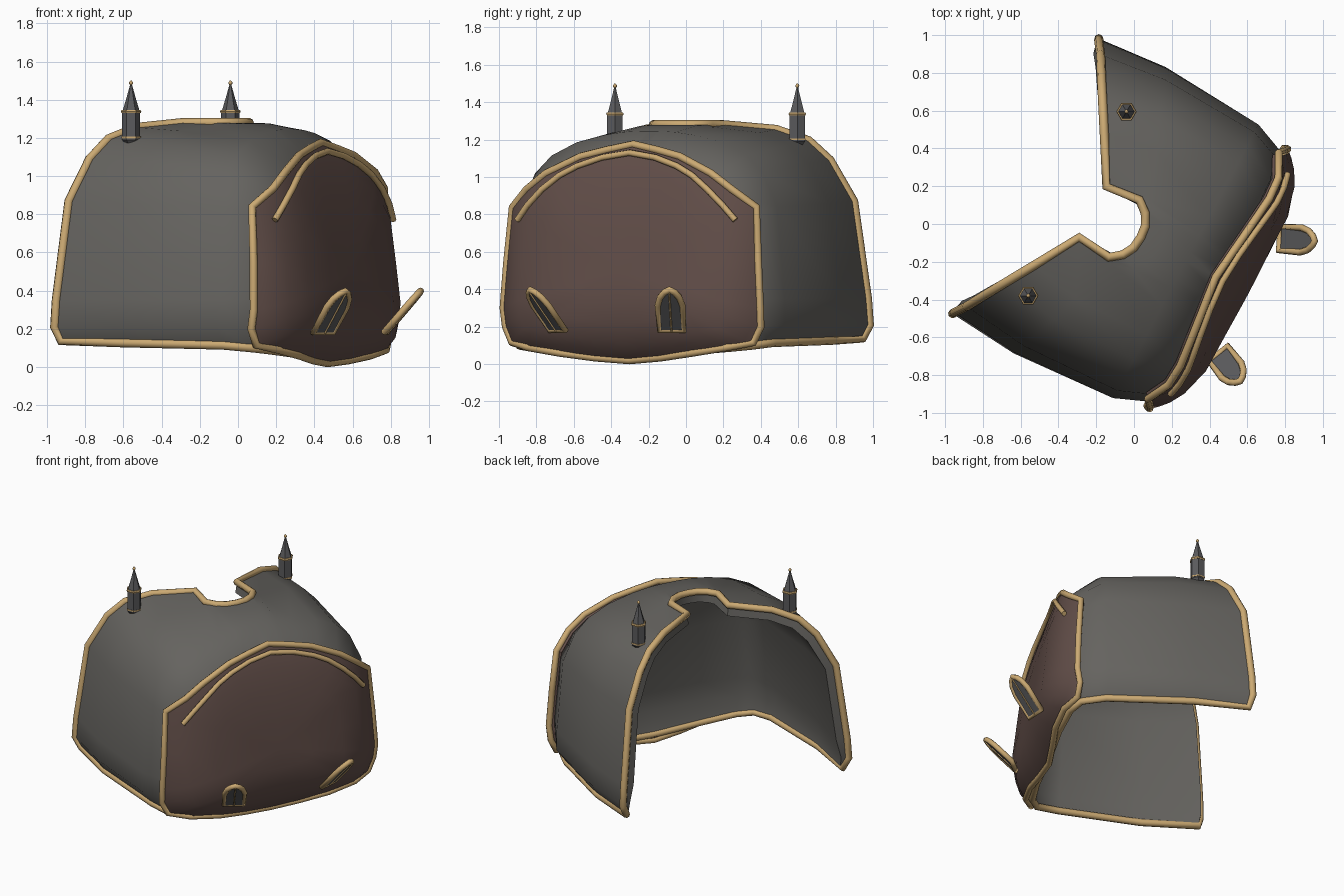
import bpy, bmesh, math
from mathutils import Matrix, Vector

if "Cube" in bpy.data.objects:
    bpy.data.objects.remove(bpy.data.objects["Cube"])

# Everything is built in a symmetric frame (x outward, y sideways), then turned
PLACE = (Matrix.Translation((0, -.01, 0)) @ Matrix.Rotation(math.radians(-28), 4, 'Z')
         @ Matrix.Translation((0, -0.037, 0)))


def material(name, rgb):
    m = bpy.data.materials.new(name)
    m.diffuse_color = (*rgb, 1)
    m.use_nodes = True
    m.node_tree.nodes["Principled BSDF"].inputs["Base Color"].default_value = m.diffuse_color
    return m


GREY = material("dark_grey", (0.13, 0.125, 0.115))
BROWN = material("purple_brown", (0.12, 0.075, 0.065))
GOLD = material("gold", (0.60, 0.40, 0.17))
SLATE = material("slate", (0.105, 0.105, 0.11))


def place(ob):
    bpy.context.collection.objects.link(ob)
    ob.matrix_world = PLACE
    bpy.ops.object.select_all(action='DESELECT')
    ob.select_set(True)
    bpy.context.view_layer.objects.active = ob


def thicken(bm, depth, inside):
    """Turn a sheet's normals away from a point, then add an inner skin and edges.
    depth(z) gives the thickness at a height."""
    bmesh.ops.recalc_face_normals(bm, faces=bm.faces[:])
    bm.normal_update()
    if sum(f.normal.dot(f.calc_center_median() - inside) * f.calc_area() for f in bm.faces) < 0:
        for f in bm.faces[:]:
            f.normal_flip()
        bm.normal_update()
    edges = [(e.link_loops[0].vert, e.link_loops[0].link_loop_next.vert)
             for e in bm.edges if e.is_boundary]
    skin = [list(f.verts) for f in bm.faces]
    inner = {v: bm.verts.new(v.co - v.normal * depth(v.co.z)) for v in bm.verts[:]}
    for vs in skin:
        bm.faces.new([inner[v] for v in reversed(vs)])
    for a, b in edges:
        bm.faces.new((b, a, inner[a], inner[b]))


def finish(bm, name, mat, angle=40):
    bm.normal_update()
    me = bpy.data.meshes.new(name)
    bm.to_mesh(me)
    bm.free()
    ob = bpy.data.objects.new(name, me)
    me.materials.append(mat)
    place(ob)
    if angle:
        bpy.ops.object.shade_smooth_by_angle(angle=math.radians(angle))
    return ob


def tube(name, pts, r, closed=False, mat=GOLD):
    cu = bpy.data.curves.new(name, 'CURVE')
    cu.dimensions = '3D'
    cu.bevel_depth, cu.bevel_resolution, cu.use_fill_caps = r, 2, True
    sp = cu.splines.new('POLY')
    sp.points.add(len(pts) - 1)
    for p, c in zip(sp.points, pts):
        p.co = (*c, 1)
    sp.use_cyclic_u = closed
    sp.use_smooth = True
    cu.materials.append(mat)
    place(bpy.data.objects.new(name, cu))
    bpy.ops.object.convert(target='MESH')


# Leaning, pillow-shaped front: x as a function of sideways position and height
LEAN = [(0, .53), (.05, .595), (.15, .675), (.3, .71), (.75, .655),
        (.95, .61), (1.05, .575), (1.12, .545), (1.2, .50)]


def front_x(y, z):
    z = min(max(z, 0), 1.2)
    for (z0, a), (z1, b) in zip(LEAN, LEAN[1:]):
        if z <= z1:
            x = a + (b - a) * (z - z0) / (z1 - z0)
            break
    return x - .17 * (abs(y) / .77) ** 5.5


def mirrored(half):
    """Half path ending on the centre line -> whole path."""
    return half + [(p[0], -p[1], p[2]) for p in reversed(half[:-1])]


# ---- shell: lofted from the notched opening to the front wall
opening = [(-.61, .79, .135), (-.63, .825, .21), (-.625, .815, .35), (-.582, .755, .87),
           (-.518, .645, 1.09), (-.46, .547, 1.195), (-.37, .397, 1.255), (-.228, .152, 1.28),
           (-.04, .172, 1.28), (.02, .125, 1.28), (.053, .065, 1.28), (.06, 0, 1.28)]
shoulder = [(.33, y, z) for y, z in
            [(.75, .115), (.82, .21), (.82, .35), (.775, .84), (.69, 1.02), (.59, 1.115),
             (.44, 1.185), (.27, 1.225), (.16, 1.24), (.11, 1.243), (.055, 1.245), (0, 1.245)]]
seam = [(front_x(y, z) - .05, y, z) for y, z in
        [(.70, .10), (.745, .2), (.745, .35), (.715, .80), (.6, .93), (.5, 1.0),
         (.37, 1.06), (.25, 1.1), (.16, 1.12), (.11, 1.13), (.055, 1.135), (0, 1.135)]]
middle = [(a[0] * .6 + b[0] * .4, a[1] * .6 + b[1] * .4 + (.035 if a[1] > .3 else 0),
           a[2] * .6 + b[2] * .4 + .01 * (a[2] > 1)) for a, b in zip(opening, shoulder)]

bm = bmesh.new()
cols = [[bm.verts.new(p) for p in mirrored(c)] for c in (opening, middle, shoulder, seam)]
for a, b in zip(cols, cols[1:]):
    for i in range(len(a) - 1):
        bm.faces.new((a[i], a[i + 1], b[i + 1], b[i]))
rows = []
n = len(cols[3])
for i in range(len(seam) - 1):  # front wall, strip by strip
    _, w, z = seam[i]
    row = [cols[3][i]]
    for f in (.85, .5, 0, -.5, -.85):
        zz = z - (.04 * (1 - f * f) if i == 0 else 0)
        row.append(bm.verts.new((front_x(f * w, zz) - .05, f * w, zz)))
    rows.append(row + [cols[3][n - 1 - i]])
for a, b in zip(rows, rows[1:]):
    for i in range(6):
        bm.faces.new((a[i], a[i + 1], b[i + 1], b[i]))
bm.faces.new(rows[-1] + [cols[3][len(seam) - 1]])
base = [v.co.copy() for v in rows[0]]
thicken(bm, lambda z: .075 * min(1, max(.15, (z - .1) / .15)), Vector((-.2, 0, .4)))
finish(bm, "shell", GREY, 50)

# ---- gold rim around the opening and along the base
left = [opening[0], middle[0], shoulder[0]]
right = [(p[0], -p[1], p[2]) for p in reversed(left[1:])]
tube("shell_rim", list(reversed(mirrored(opening)))[:-1] + left + [tuple(c) for c in base] + right,
     .024, True)

# ---- front panel: concentric rings on the pillow surface
half = [(0, .02), (.2, .035), (.4, .06), (.6, .09), (.73, .115), (.772, .2), (.777, .3),
        (.76, .55), (.738, .84), (.62, .935), (.5, 1.02), (.3, 1.11), (.15, 1.145), (0, 1.175)]
outline = half + [(-y, z) for y, z in reversed(half[1:-1])]
bm = bmesh.new()
rings = []
for s in (1, .96, .9, .8, .6, .3):
    ring = []
    for y, z in outline:
        y, z = y * s, .5 + (z - .5) * s
        ring.append(bm.verts.new((front_x(y, z), y, z)))
    rings.append(ring)
m = len(outline)
for a, b in zip(rings, rings[1:]):
    for i in range(m):
        bm.faces.new((a[i], a[(i + 1) % m], b[(i + 1) % m], b[i]))
hub = bm.verts.new((front_x(0, .5), 0, .5))
for i in range(m):
    bm.faces.new((rings[-1][i], rings[-1][(i + 1) % m], hub))
thicken(bm, lambda z: .04, Vector((-1, 0, .5)))
finish(bm, "front_panel", BROWN, 50)
tube("panel_rim", [(front_x(y, z) - .005, y, z) for y, z in outline], .021, True)

# ---- second arched trim across the panel
arch = [(.66, .77), (.59, .85), (.5, .935), (.4, 1.01), (.3, 1.06), (.16, 1.105), (0, 1.13)]
tube("panel_arch_trim", mirrored([(front_x(y, z) + .012, y, z) for y, z in arch]), .017)

# ---- two arched windows leaning out of the panel
for side, tag in ((1, "right"), (-1, "left")):
    ang = math.radians(24 * side)
    up = Vector((.19 * math.cos(ang), .19 * math.sin(ang), .22))
    across = Vector((-math.sin(ang), math.cos(ang), 0))
    foot = Vector((.712, .345 * side - .005, .182))
    face = across.cross(up).normalized()
    shape = [(-.065, 0), (-.065, .6), (-.05, .8), (-.026, .92), (0, .98),
             (.026, .92), (.05, .8), (.065, .6), (.065, 0)]
    pts = [foot + across * a + up * b for a, b in shape]
    bm = bmesh.new()
    bm.faces.new([bm.verts.new(p) for p in pts])
    thicken(bm, lambda z: .012, foot + face)
    finish(bm, tag + "_window_pane", SLATE, 0)
    tube(tag + "_window_frame", [tuple(p) for p in pts], .018, True)
    # slim gold bar down the outer side of the pane
    out = face * (.014 if face.z < 0 else -.014)
    tube(tag + "_window_bar", [tuple(foot + out), tuple(foot + up * .97 + out)], .005)


# ---- turrets: hexagonal body, gold bands, pointed roof and finial
def lathe(name, profile, centre, mat, sides=6, angle=0):
    bm = bmesh.new()
    turn = math.radians(28)
    loops = [[bm.verts.new((centre[0] + r * math.cos(2 * math.pi * k / sides + turn),
                            centre[1] + r * math.sin(2 * math.pi * k / sides + turn), z))
              for k in range(sides)] for r, z in profile]
    for a, b in zip(loops, loops[1:]):
        for k in range(sides):
            bm.faces.new((a[k], a[(k + 1) % sides], b[(k + 1) % sides], b[k]))
    bm.faces.new(list(reversed(loops[0])))
    bm.faces.new(loops[-1])
    return finish(bm, name, mat, angle)


inverse = PLACE.inverted()
for tag, x, y in (("near", -.56, -.38), ("far", -.04, .595)):
    c = inverse @ Vector((x, y, 0))
    lathe(tag + "_turret_body", [(.025, 1.165), (.048, 1.19), (.048, 1.335)], c, SLATE)
    lathe(tag + "_turret_lower_band", [(.051, 1.198), (.051, 1.207)], c, GOLD)
    lathe(tag + "_turret_band", [(.05, 1.33), (.054, 1.338), (.05, 1.346)], c, GOLD)
    lathe(tag + "_turret_roof", [(.043, 1.346), (.024, 1.41), (.004, 1.482)], c, SLATE)
    lathe(tag + "_turret_finial", [(.003, 1.475), (.010, 1.483), (.011, 1.49), (.003, 1.5)],
          c, GOLD, 8, 60)
